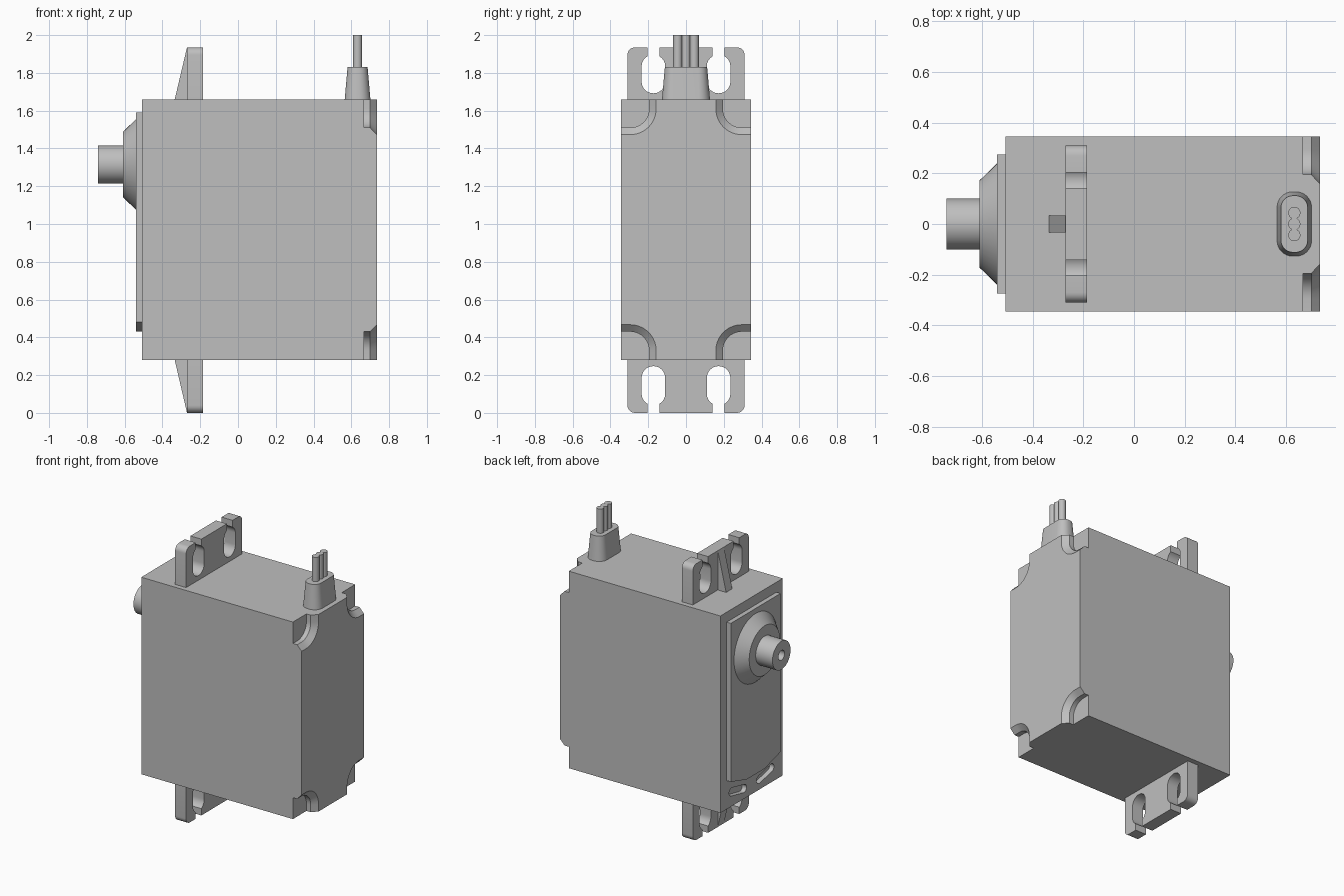
import bpy, bmesh, math
from mathutils import Vector

if "Cube" in bpy.data.objects:
    bpy.data.objects.remove(bpy.data.objects["Cube"])

grey = bpy.data.materials.new("grey plastic")
grey.diffuse_color = (0.52, 0.52, 0.52, 1)
grey.use_nodes = True
grey.node_tree.nodes["Principled BSDF"].inputs["Base Color"].default_value = grey.diffuse_color


def loft(name, rings):
    """Skin a list of equal-length point rings and cap both ends."""
    bm = bmesh.new()
    rows = [[bm.verts.new(p) for p in ring] for ring in rings]
    n = len(rows[0])
    for a, b in zip(rows, rows[1:]):
        for i in range(n):
            j = (i + 1) % n
            bm.faces.new((a[i], a[j], b[j], b[i]))
    bm.faces.new(rows[0])
    bm.faces.new(rows[-1])
    bmesh.ops.recalc_face_normals(bm, faces=bm.faces)
    mesh = bpy.data.meshes.new(name)
    bm.to_mesh(mesh)
    bm.free()
    mesh.materials.append(grey)
    ob = bpy.data.objects.new(name, mesh)
    bpy.context.collection.objects.link(ob)
    return ob


def prism(name, outline, x0, x1):
    """Extrude a (y, z) outline along x."""
    return loft(name, [[(x, y, z) for y, z in outline] for x in (x0, x1)])


def arc(cu, cv, r, a0, a1, n=10):
    angles = [math.radians(a0 + (a1 - a0) * i / n) for i in range(n + 1)]
    return [(cu + r * math.cos(a), cv + r * math.sin(a)) for a in angles]


def revolve_x(name, profile, z, n=48):
    """Turn an (x, radius) profile about a line along x."""
    return loft(name, [[(x, r * math.cos(math.tau * i / n), z + r * math.sin(math.tau * i / n))
                        for i in range(n)] for x, r in profile])


def cut(ob, cutter):
    mod = ob.modifiers.new("cut", 'BOOLEAN')
    mod.operation = 'DIFFERENCE'
    mod.solver = 'EXACT'
    mod.object = cutter
    bpy.context.view_layer.objects.active = ob
    bpy.ops.object.modifier_apply(modifier=mod.name)
    bpy.data.objects.remove(cutter, do_unlink=True)


W, Z0, Z1 = 0.345, 0.28, 1.66
MID = (Z0 + Z1) / 2

# Case
body = prism("case", [(-W, Z0), (W, Z0), (W, Z1), (-W, Z1)], -0.508, 0.735)

# Rounded, chamfered screw recesses at the four corners of the +x end
for sy in (-1, 1):
    for sz in (-1, 1):
        rings = []
        for x, r in ((0.667, 0.10), (0.70, 0.10), (0.735, 0.137), (0.755, 0.158)):
            q = arc(0.295, 0.64, r, 180, 270)
            q = [(0.295 - r, 0.9)] + q + [(0.5, 0.64 - r), (0.5, 0.9)]
            rings.append([(x, sy * y, MID + sz * v) for y, v in q])
        cut(body, loft("recess_cutter", rings))

# Two tilted slots below the cover
for s in (-1, 1):
    tilt = math.radians(12)
    slot = arc(0.07, 0, 0.028, -90, 90, 8) + arc(-0.07, 0, 0.028, 90, 270, 8)
    pts = [(s * (0.152 + u * math.cos(tilt) - v * math.sin(tilt)),
            0.366 + u * math.sin(tilt) + v * math.cos(tilt)) for u, v in slot]
    cut(body, prism("slot_cutter", pts, -0.56, -0.475))

# Cover plate with angled lower corners
prism("cover_plate", [(-0.275, 0.48), (-0.10, 0.43), (0.10, 0.43), (0.275, 0.48),
                      (0.275, 1.59), (-0.275, 1.59)], -0.54, -0.50)

# Output bearing cone and bored shaft
revolve_x("bearing_cone", [(-0.53, 0.24), (-0.54, 0.24), (-0.61, 0.172)], 1.315)
revolve_x("output_shaft", [(-0.60, 0.10), (-0.74, 0.10), (-0.74, 0.034), (-0.64, 0.034)], 1.315)

# Mounting tabs with open keyhole slots, plus stiffening ribs
cy, r, gap, H = 0.1725, 0.0625, 0.031, 0.28
a = math.degrees(math.acos(gap / r))
half = ([(0.31, -0.01)] + arc(0.27, H - 0.04, 0.04, 0, 90, 6) + [(cy + gap, H)]
        + arc(cy, 0.178, r, a, 0, 6) + arc(cy, 0.095, r, 0, -180, 16)
        + arc(cy, 0.178, r, 180, 180 - a, 6) + [(cy - gap, H)])
outline = half + [(-y, v) for y, v in reversed(half)]
for s, label in ((1, "upper"), (-1, "lower")):
    base, h = (Z1, 0.275) if s > 0 else (Z0, 0.28)
    prism(label + "_mounting_tab", [(y, base + s * v * h / H) for y, v in outline], -0.27, -0.185)
    tri = [(-0.335, 0), (-0.26, 0), (-0.26, h), (-0.27, h)]
    loft(label + "_rib", [[(x, y, base + s * v) for x, v in tri] for y in (-0.034, 0.034)])


# Tapered cable grommet
def rounded(hx, hy, rad, z):
    pts = []
    for sx, sy, a0 in ((1, 1, 0), (-1, 1, 90), (-1, -1, 180), (1, -1, 270)):
        pts += arc(0.633 + sx * (hx - rad), sy * (hy - rad), rad, a0, a0 + 90, 8)
    return [(x, y, z) for x, y in pts]


loft("cable_grommet", [rounded(0.069, 0.128, 0.062, 1.65), rounded(0.068, 0.127, 0.061, Z1),
                       rounded(0.053, 0.112, 0.048, 1.83)])

# Three wires
for i in (-1, 0, 1):
    loft(f"wire_{i + 2}", [[(x, y, z) for x, y in arc(0.633, i * 0.044, 0.024, 0, 345, 23)]
                           for z in (1.82, 2.0)])

# Smooth the round parts while keeping the edges sharp
bpy.ops.object.select_all(action='SELECT')
bpy.context.view_layer.objects.active = body
bpy.ops.object.shade_smooth_by_angle(angle=math.radians(30))
